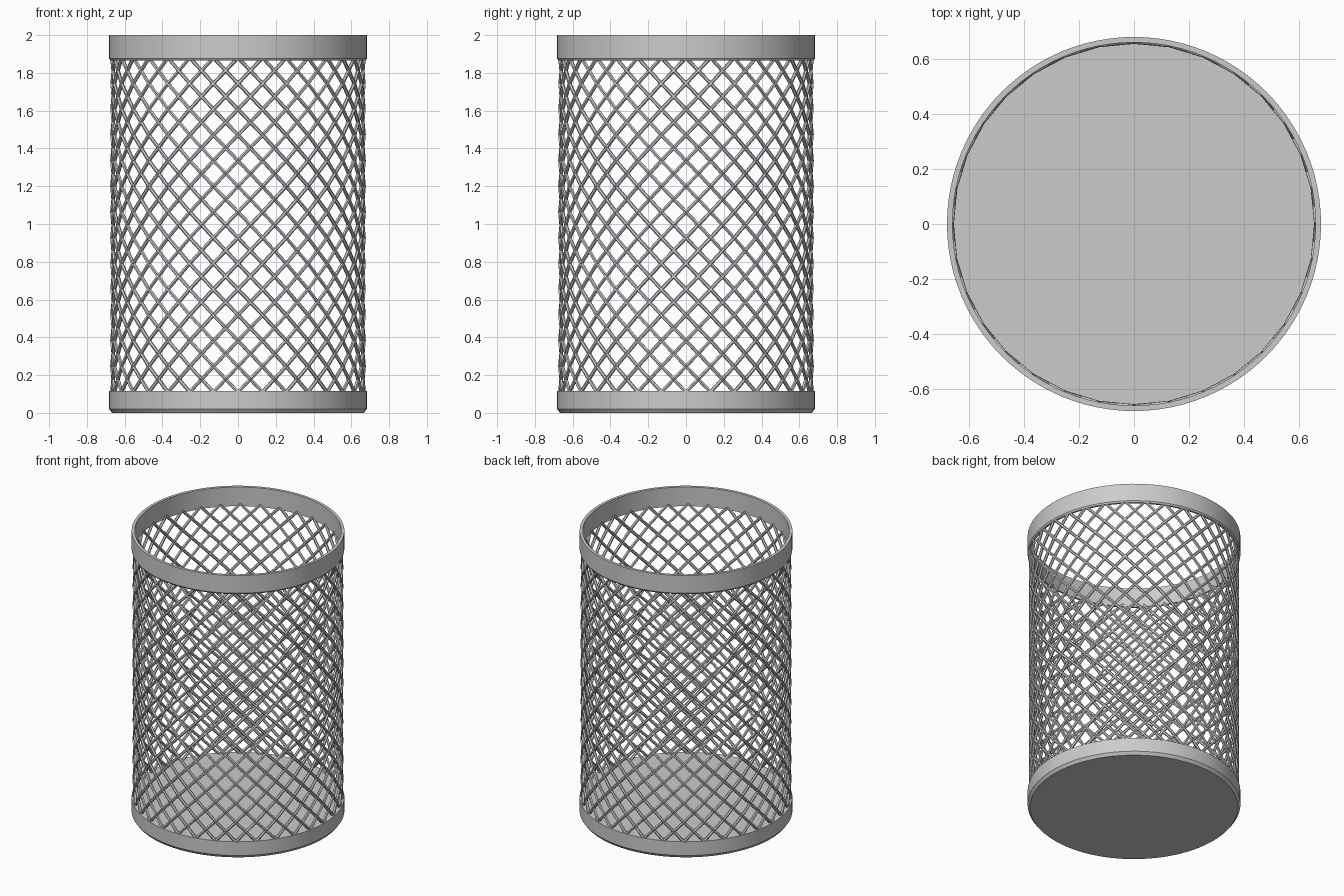
import bpy, bmesh, math

if "Cube" in bpy.data.objects:
    bpy.data.objects.remove(bpy.data.objects["Cube"])

SIDES = 96        # smoothness of the bands
STRANDS = 32      # wires in each direction
ROWS = 13         # diamond rows between the bands
Z0, Z1 = 0.11, 1.88
WIRE_R = 0.667


def lathe(name, profile, closed):
    """Revolve an (r, z) profile around z; r = 0 points become shared poles."""
    bm = bmesh.new()
    rings = []
    for r, z in profile:
        if r == 0:
            rings.append([bm.verts.new((0, 0, z))] * SIDES)
        else:
            rings.append([bm.verts.new((r * math.cos(2 * math.pi * i / SIDES),
                                        r * math.sin(2 * math.pi * i / SIDES), z))
                          for i in range(SIDES)])
    pairs = list(zip(rings, rings[1:]))
    if closed:
        pairs.append((rings[-1], rings[0]))
    for a, b in pairs:
        for i in range(SIDES):
            j = (i + 1) % SIDES
            quad = list(dict.fromkeys([a[i], a[j], b[j], b[i]]))
            bm.faces.new(quad)
    bmesh.ops.recalc_face_normals(bm, faces=bm.faces)
    mesh = bpy.data.meshes.new(name)
    bm.to_mesh(mesh)
    bm.free()
    obj = bpy.data.objects.new(name, mesh)
    bpy.context.collection.objects.link(obj)
    bpy.ops.object.select_all(action='DESELECT')
    obj.select_set(True)
    bpy.context.view_layer.objects.active = obj
    bpy.ops.object.shade_smooth_by_angle(angle=math.radians(30))
    return obj


def wires(name, direction):
    """One family of parallel helical wires, straight between crossings."""
    curve = bpy.data.curves.new(name, 'CURVE')
    curve.dimensions = '3D'
    curve.bevel_depth = 0.01
    curve.bevel_resolution = 1
    step = 2 * math.pi / STRANDS
    for s in range(STRANDS):
        spline = curve.splines.new('POLY')
        spline.points.add(ROWS)
        for k, p in enumerate(spline.points):
            a = step * (s + direction * k)
            z = Z0 + (Z1 - Z0) * k / ROWS
            p.co = (WIRE_R * math.cos(a), WIRE_R * math.sin(a), z, 1)
        spline.use_smooth = False
    obj = bpy.data.objects.new(name, curve)
    bpy.context.collection.objects.link(obj)
    return obj


# Solid base with chamfered lower edge
lathe("base", [(0, 0), (0.667, 0), (0.682, 0.02), (0.682, 0.117), (0, 0.117)], False)

# Top rim band
lathe("top_rim", [(0.662, 1.865), (0.675, 1.865), (0.682, 1.875),
                  (0.682, 2.0), (0.662, 2.0)], True)

# Crossing wire mesh
wires("mesh_wires_left", 1)
wires("mesh_wires_right", -1)
